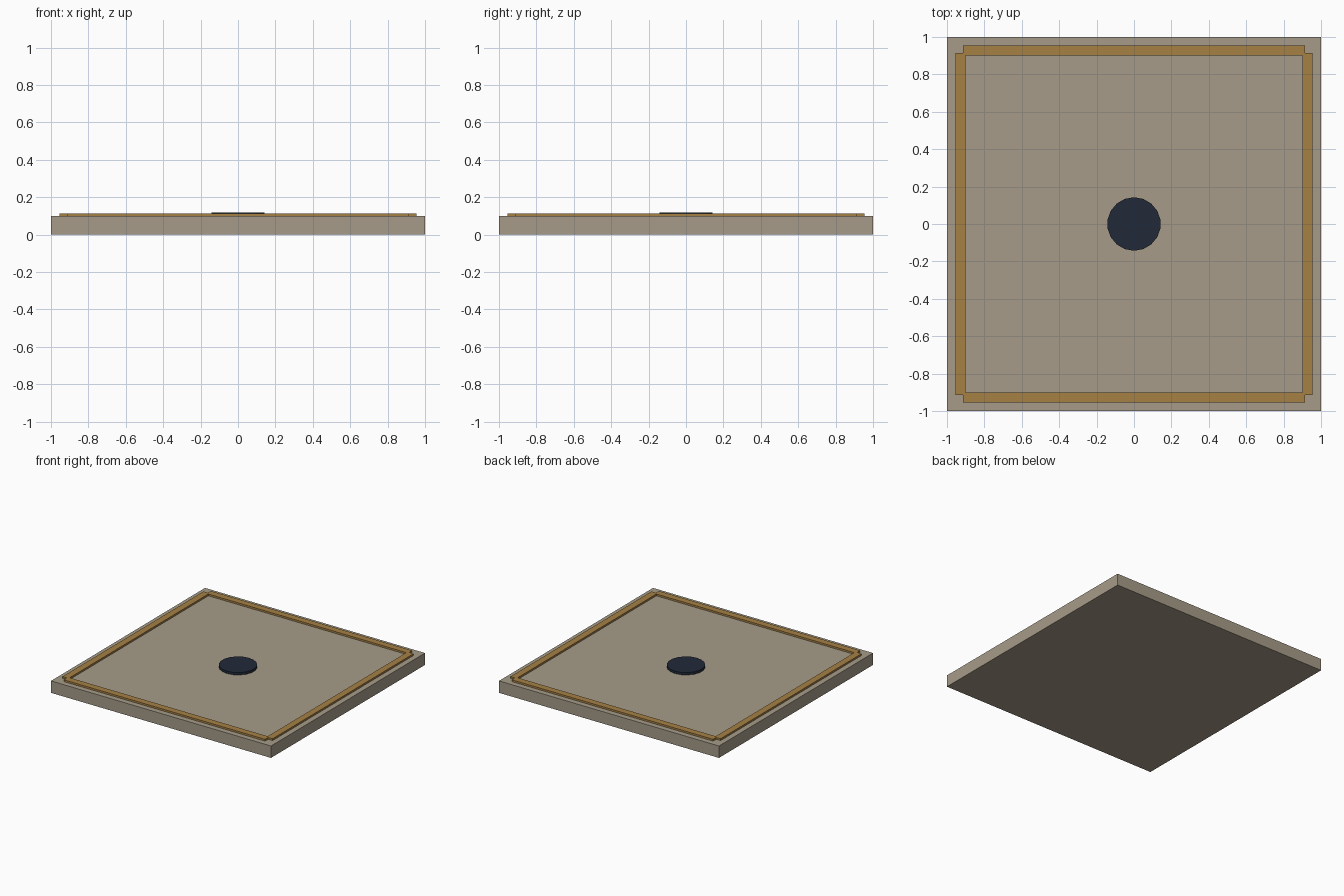
import bpy
from math import radians

if "Cube" in bpy.data.objects:
    bpy.data.objects.remove(bpy.data.objects["Cube"])

def mat(name, rgb):
    m = bpy.data.materials.new(name)
    m.diffuse_color = (*rgb, 1)
    m.use_nodes = True
    m.node_tree.nodes["Principled BSDF"].inputs["Base Color"].default_value = m.diffuse_color
    return m

stone = mat("stone", (0.38, 0.33, 0.25))
brass = mat("brass", (0.38, 0.22, 0.06))
dark = mat("dark_inlay", (0.015, 0.023, 0.04))

def box(name, x, y, z, material):
    """Box from (min, max) ranges."""
    bpy.ops.mesh.primitive_cube_add(size=1, location=[sum(r) / 2 for r in (x, y, z)])
    o = bpy.context.object
    o.name = name
    o.scale = [r[1] - r[0] for r in (x, y, z)]
    bpy.ops.object.transform_apply(location=True, rotation=False, scale=True)
    o.data.materials.append(material)
    return o

# Floor slab
box("slab", (-1, 1), (-1, 1), (0, 0.098), stone)

# Raised border strips, overlapping at the corners
inner, outer, end = 0.90, 0.955, 0.915
z = (0.095, 0.113)
for side, (a, b) in {"low": (-outer, -inner), "high": (inner, outer)}.items():
    box("border_x_" + side, (a, b), (-end, end), z, brass)
    box("border_y_" + side, (-end, end), (a, b), z, brass)

# Centre disc
bpy.ops.mesh.primitive_cylinder_add(vertices=18, radius=0.143, depth=0.026,
                                    location=(0, 0, 0.105))
disc = bpy.context.object
disc.name = "centre_disc"
disc.data.materials.append(dark)
